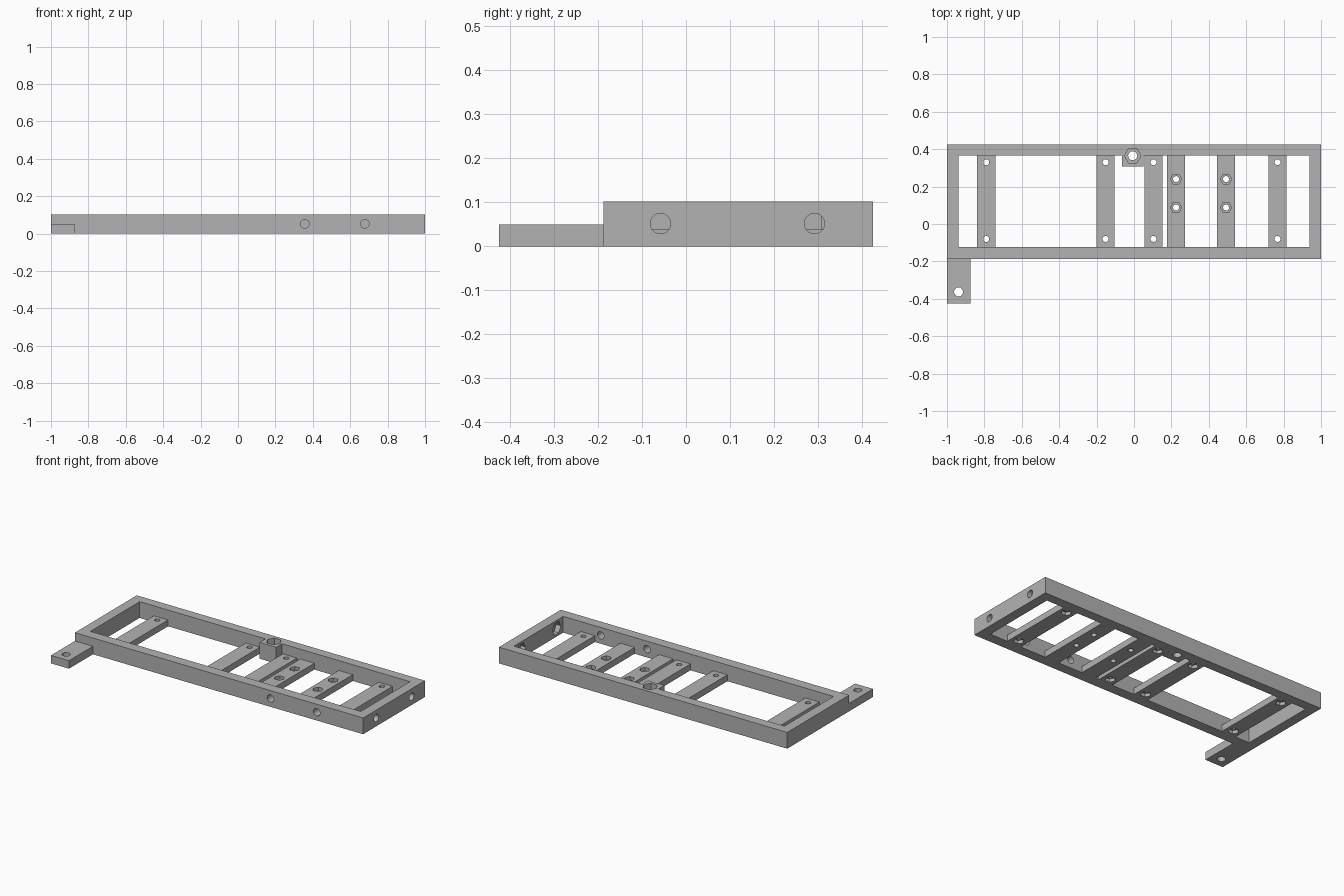
import bpy
import bmesh
from math import pi
from mathutils import Matrix, Vector

if "Cube" in bpy.data.objects:
    bpy.data.objects.remove(bpy.data.objects["Cube"], do_unlink=True)

grey = bpy.data.materials.new("plain grey")
grey.use_nodes = True
grey.diffuse_color = (0.45, 0.45, 0.45, 1)
grey.node_tree.nodes["Principled BSDF"].inputs["Base Color"].default_value = (0.45, 0.45, 0.45, 1)

TURN = {"x": Matrix.Rotation(pi / 2, 4, "Y"),
        "y": Matrix.Rotation(pi / 2, 4, "X"),
        "z": Matrix.Identity(4)}
cutters = []


def finish(name, bm):
    mesh = bpy.data.meshes.new(name)
    bm.to_mesh(mesh)
    bm.free()
    mesh.materials.append(grey)
    obj = bpy.data.objects.new(name, mesh)
    bpy.context.collection.objects.link(obj)
    return obj


def box(name, low, high):
    low, high = Vector(low), Vector(high)
    bm = bmesh.new()
    place = Matrix.Translation((low + high) / 2) @ Matrix.Diagonal((high - low).to_4d())
    bmesh.ops.create_cube(bm, size=1, matrix=place)
    return finish(name, bm)


def drill(centre, axis, radius, depth, sides=32):
    """Cutter prism along an axis: a round hole or a six-sided nut pocket."""
    bm = bmesh.new()
    bmesh.ops.create_cone(bm, cap_ends=True, segments=sides, radius1=radius, radius2=radius,
                          depth=depth, matrix=Matrix.Translation(centre) @ TURN[axis] @
                          Matrix.Rotation(pi / 2 if sides == 6 and axis == "z" else 0, 4, "Z"))
    return helper(finish("cutter", bm))


def helper(obj):
    obj.hide_render = True
    cutters.append(obj)
    return obj


def cut(obj, tools):
    for tool in tools:
        mod = obj.modifiers.new("cut", "BOOLEAN")
        mod.operation = "DIFFERENCE"
        mod.solver = "EXACT"
        mod.object = tool
    bpy.context.view_layer.update()
    graph = bpy.context.evaluated_depsgraph_get()
    mesh = bpy.data.meshes.new_from_object(obj.evaluated_get(graph))
    obj.modifiers.clear()
    obj.data = mesh


TOP, BAR = 0.102, 0.04
BACK, FRONT = 0.365, -0.123

# Outer frame, screw holes in the front and end walls, nut pockets inside the end wall
frame = box("frame", (-1, -0.188, 0), (1, 0.425, TOP))
tools = [helper(box("opening", (-0.938, FRONT, -0.1), (0.938, BACK, 0.2)))]
tools += [drill((x, -0.155, 0.052), "y", 0.023, 0.15) for x in (0.357, 0.678)]
for y in (-0.058, 0.292):
    tools.append(drill((0.97, y, 0.052), "x", 0.023, 0.15))
    tools.append(drill((0.94, y, 0.052), "x", 0.042, 0.06, 6))

# Nut block in the middle of the back wall
block = box("nut_block", (-0.065, 0.307, 0), (0.05, BACK, TOP))
block_tools = [drill((-0.007, BACK, 0.05), "z", 0.024, 0.3),
               drill((-0.007, BACK, TOP), "z", 0.044, 0.08, 6)]
cut(frame, tools + block_tools)
cut(block, block_tools)
parts = [frame, block]

# Crossbars: outer ones have pockets below, paired ones have pockets above
for kind, xs, ys, pocket_z in (("support_bar", (-0.79, -0.152, 0.104, 0.767), (-0.08, 0.33), 0),
                               ("mount_bar", (0.225, 0.492), (0.088, 0.24), BAR)):
    for x in xs:
        bar = box(kind, (x - 0.049, FRONT, 0), (x + 0.049, BACK, BAR))
        tools = []
        for y in ys:
            tools.append(drill((x, y, 0.02), "z", 0.016, 0.2))
            tools.append(drill((x, y, pocket_z), "z", 0.03, 0.04, 6))
        cut(bar, tools)
        parts.append(bar)

# Mounting tab at the front corner
tab = box("mounting_tab", (-1, -0.425, 0), (-0.875, -0.188, 0.05))
cut(tab, [drill((-0.938, -0.363, 0.025), "z", 0.024, 0.2)])
parts.append(tab)

for obj in cutters:
    bpy.data.objects.remove(obj, do_unlink=True)

# Smooth the round holes, keep edges sharp
bpy.ops.object.select_all(action="DESELECT")
for obj in parts:
    obj.select_set(True)
bpy.context.view_layer.objects.active = frame
bpy.ops.object.shade_smooth_by_angle(angle=pi / 6)
